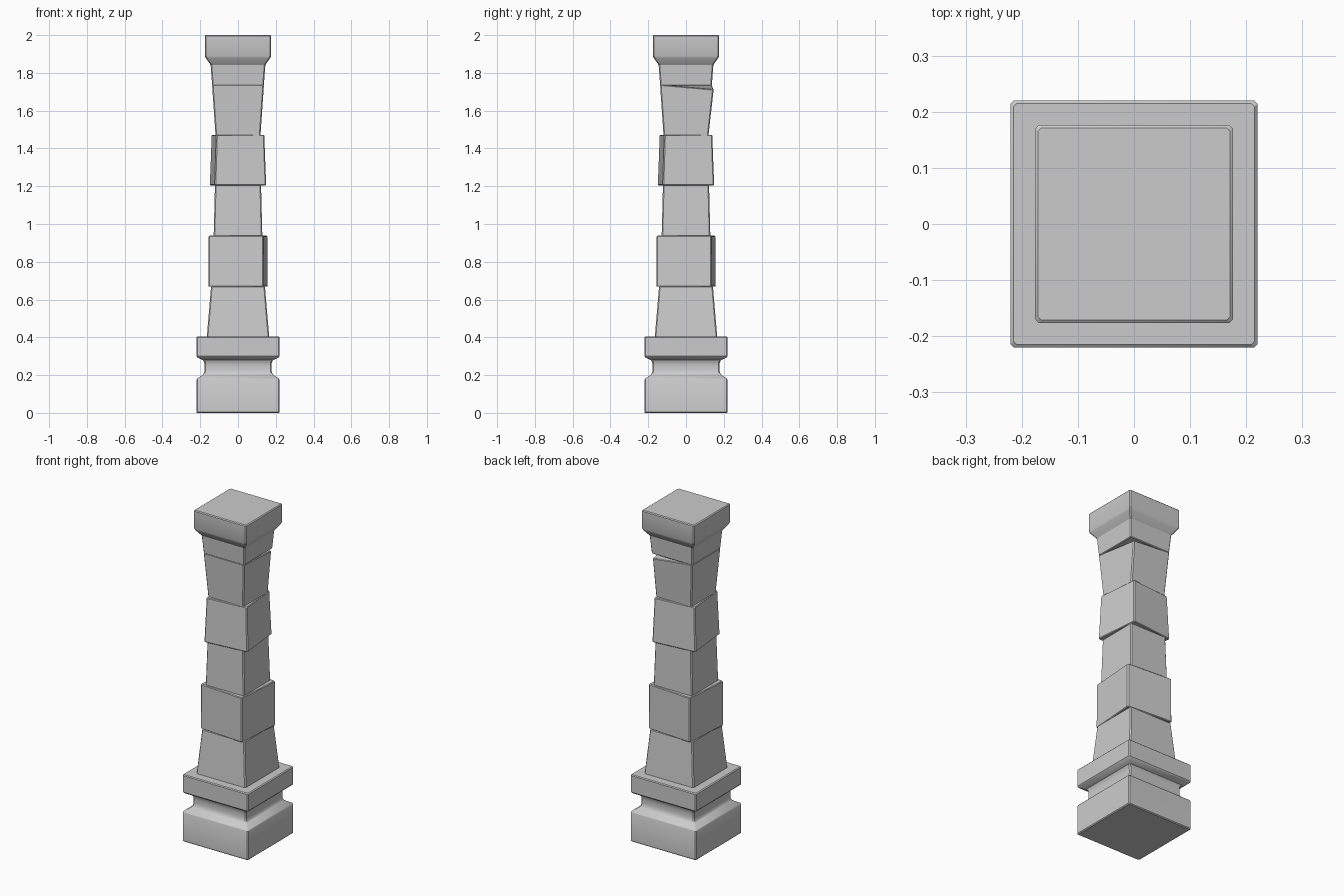
import bpy, bmesh
from math import radians
from mathutils import Matrix

if "Cube" in bpy.data.objects:
    bpy.data.objects.remove(bpy.data.objects["Cube"])


def square_stack(name, profile, twist=0, chamfer=0.006, edit=None, smooth=False):
    """Stack chamfered square rings given as (half width, height)."""
    bm = bmesh.new()
    rings = []
    for h, z in profile:
        k = h - chamfer
        corners = [(h, -k), (h, k), (k, h), (-k, h), (-h, k), (-h, -k), (-k, -h), (k, -h)]
        rings.append([bm.verts.new((x, y, z)) for x, y in corners])
    for a, b in zip(rings, rings[1:]):
        for i in range(8):
            j = (i + 1) % 8
            bm.faces.new((a[i], a[j], b[j], b[i]))
    bm.faces.new(rings[0][::-1])
    bm.faces.new(rings[-1])
    if edit:
        edit(rings)
    bm.transform(Matrix.Rotation(radians(twist), 4, 'Z'))
    bmesh.ops.recalc_face_normals(bm, faces=bm.faces)
    mesh = bpy.data.meshes.new(name)
    bm.to_mesh(mesh)
    bm.free()
    obj = bpy.data.objects.new(name, mesh)
    bpy.context.collection.objects.link(obj)
    if smooth:
        bpy.context.view_layer.objects.active = obj
        obj.select_set(True)
        bpy.ops.object.shade_smooth_by_angle(angle=radians(30))
        obj.select_set(False)
    return obj


def block(name, z0, z1, h0, h1, twist=0, edit=None):
    """Tapered shaft stone with softened top and bottom edges."""
    b = 0.004
    square_stack(name, [(h0 - b, z0), (h0, z0 + b), (h1, z1 - b), (h1 - b, z1)],
                 twist, edit=edit)


# Plinth with a hollow moulding
square_stack("plinth", [
    (.215, 0), (.22, .005), (.22, .175), (.216, .182), (.187, .201), (.180, .212),
    (.177, .228), (.177, .25), (.179, .268), (.185, .279), (.215, .293), (.22, .30),
    (.22, .40), (.215, .405)], smooth=True)

# Shaft stones, two of them twisted out of line
block("shaft_stone_1", .40, .67, .165, .143)
block("shaft_stone_2", .668, .938, .147, .146, twist=-4.2)
block("shaft_stone_3", .93, 1.21, .129, .122)
block("shaft_stone_4", 1.205, 1.472, .137, .128, twist=5.5)


# Broken upper stone: one top corner has slipped down and outwards
def slip_corner(rings):
    for ring in rings[2:]:
        for v in ring[1:3]:
            v.co.x -= .014
            v.co.y += .009
            v.co.z -= .024


block("shaft_stone_5", 1.465, 1.737, .119, .137, edit=slip_corner)

# Capital with a flared underside and the unbroken end of the shaft
square_stack("capital", [
    (.133, 1.733), (.137, 1.737), (.145, 1.843), (.150, 1.85), (.170, 1.878),
    (.176, 1.89), (.176, 1.995), (.171, 2.0)], smooth=True)
